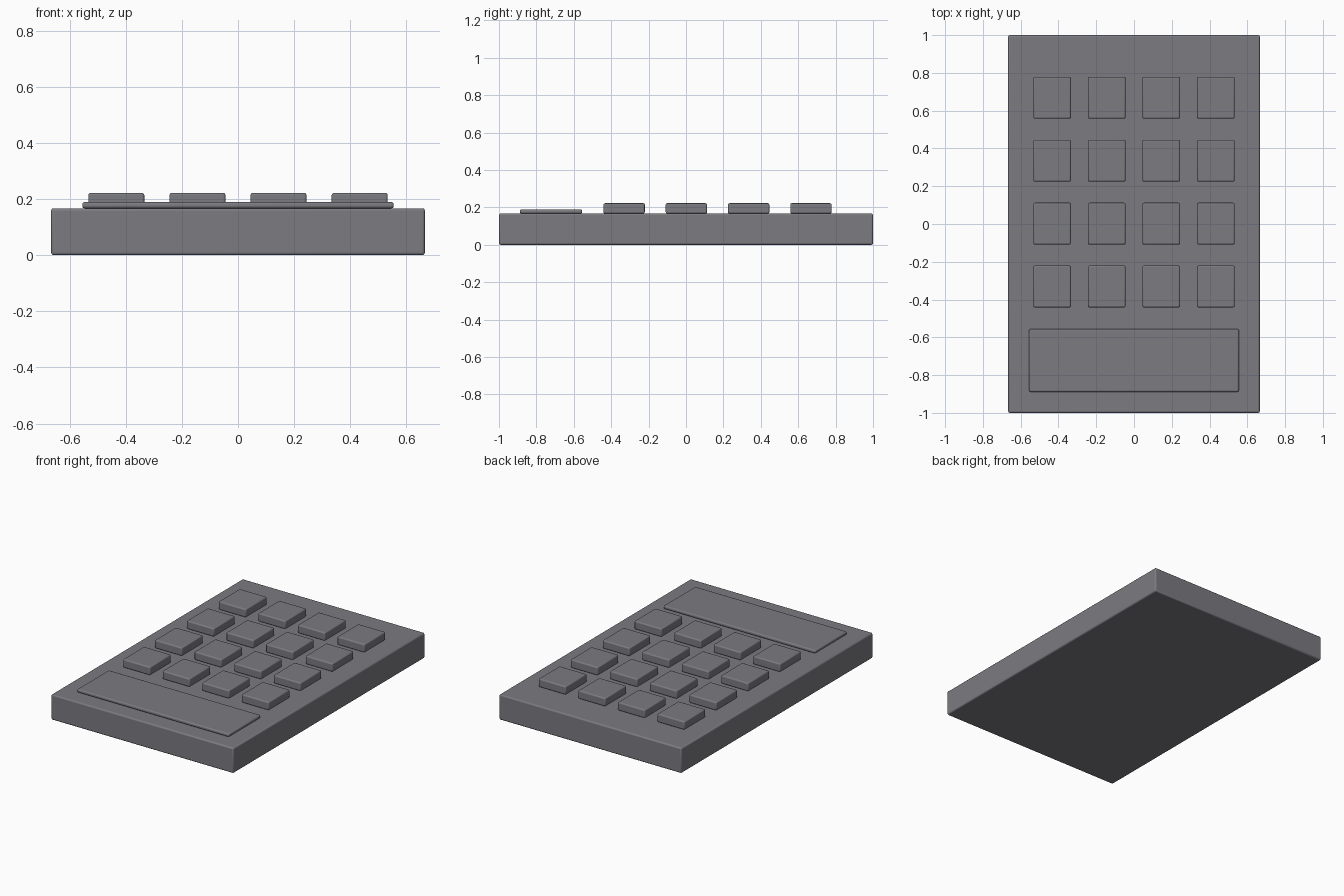
import bpy

if "Cube" in bpy.data.objects:
    bpy.data.objects.remove(bpy.data.objects["Cube"])

# Dark grey plastic shared by all parts
plastic = bpy.data.materials.new("dark_plastic")
plastic.diffuse_color = (0.2, 0.196, 0.218, 1)
plastic.use_nodes = True
plastic.node_tree.nodes["Principled BSDF"].inputs["Base Color"].default_value = plastic.diffuse_color


def rounded_box(name, size, center_xy, z_bottom, bevel):
    """Box resting at z_bottom with softly rounded edges."""
    bpy.ops.mesh.primitive_cube_add(
        size=1, location=(center_xy[0], center_xy[1], z_bottom + size[2] / 2))
    obj = bpy.context.object
    obj.name = name
    obj.scale = size
    bpy.ops.object.transform_apply(location=False, rotation=False, scale=True)
    mod = obj.modifiers.new("Bevel", 'BEVEL')
    mod.width = bevel
    mod.segments = 3
    bpy.ops.object.shade_smooth_by_angle()
    obj.data.materials.append(plastic)
    return obj


BODY_TOP = 0.167

# Main slab
rounded_box("body", (1.332, 2.0, BODY_TOP), (0, 0), 0, 0.009)

# Thin wide panel at the front end
rounded_box("display_panel", (1.11, 0.333, 0.022), (0, -0.722), BODY_TOP, 0.008)

# 4 x 4 grid of keys
for row in range(4):
    for col in range(4):
        x = (col - 1.5) * 0.289
        y = 0.668 - row * 0.333
        rounded_box(f"key_{row + 1}_{col + 1}", (0.199, 0.221, 0.055),
                    (x, y), BODY_TOP, 0.008)
